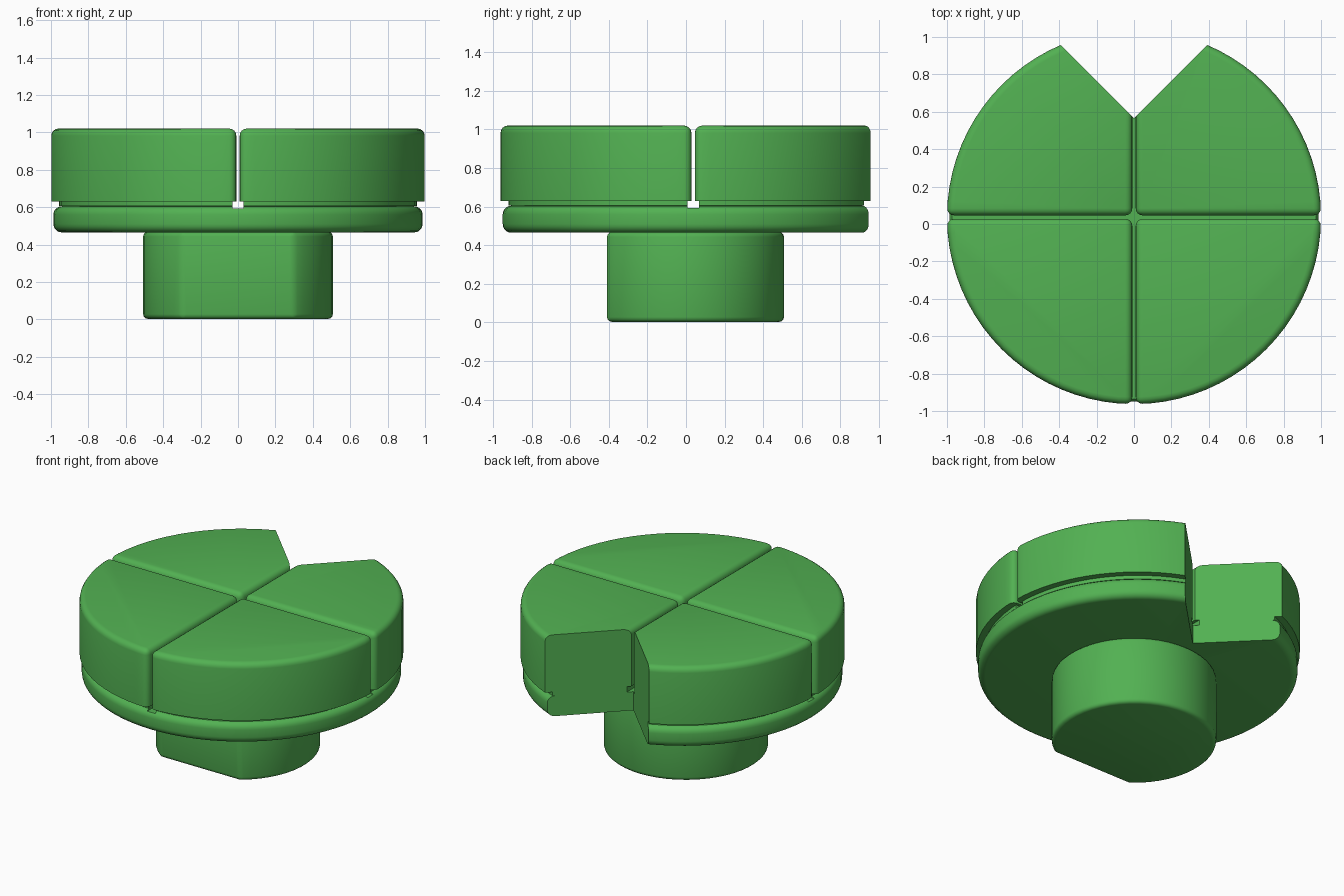
import bpy, bmesh, math
from mathutils import Matrix

cube = bpy.data.objects.get("Cube")
if cube:
    bpy.data.objects.remove(cube, do_unlink=True)

CENTRE_Y = 0.037

green = bpy.data.materials.new("green")
green.use_nodes = True
green.diffuse_color = (0.085, 0.44, 0.085, 1)
green.node_tree.nodes["Principled BSDF"].inputs["Base Color"].default_value = green.diffuse_color


def prism(name, outline, bottom, top, bevels=()):
    """Extrude an outline; bevels are (width, segments, edge test)."""
    bm = bmesh.new()
    face = bm.faces.new([bm.verts.new((x, y, bottom)) for x, y in outline])
    ext = bmesh.ops.extrude_face_region(bm, geom=[face])
    for v in ext["geom"]:
        if isinstance(v, bmesh.types.BMVert):
            v.co.z = top
    bmesh.ops.recalc_face_normals(bm, faces=bm.faces)
    for width, segments, test in bevels:
        edges = [e for e in bm.edges
                 if e.calc_face_angle(0) > math.radians(30) and test(e)]
        bmesh.ops.bevel(bm, geom=edges, offset=width, segments=segments,
                        profile=0.5, affect='EDGES', clamp_overlap=True)
    return make_object(name, bm)


def make_object(name, bm):
    mesh = bpy.data.meshes.new(name)
    bm.to_mesh(mesh)
    bm.free()
    mesh.materials.append(green)
    obj = bpy.data.objects.new(name, mesh)
    bpy.context.collection.objects.link(obj)
    return obj


def activate(obj):
    bpy.ops.object.select_all(action='DESELECT')
    obj.select_set(True)
    bpy.context.view_layer.objects.active = obj


def subtract(obj, cutter):
    activate(obj)
    mod = obj.modifiers.new("cut", 'BOOLEAN')
    mod.operation, mod.solver, mod.object = 'DIFFERENCE', 'EXACT', cutter
    bpy.ops.object.modifier_apply(modifier=mod.name)


def finish(obj):
    activate(obj)
    bpy.ops.object.shade_smooth_by_angle(angle=math.radians(32))


def arc(radius, start, end, steps):
    angles = [start + (end - start) * i / steps for i in range(steps + 1)]
    return [(radius * math.cos(a), radius * math.sin(a)) for a in angles]


# Helper cutters: the rear wedge and the two shallow slots
wedge = prism("wedge_cutter", [(0, 0.565), (1, 1.565), (-1, 1.565)], -0.5, 1.5)
slots = []
for name, w, d in (("slot_cutter_x", 1.2, 0.03), ("slot_cutter_y", 0.03, 1.2)):
    box = [(-w, CENTRE_Y - d), (w, CENTRE_Y - d), (w, CENTRE_Y + d), (-w, CENTRE_Y + d)]
    slots.append(prism(name, box, 0.592, 0.7))

# Four rounded quarter blocks separated by a narrow cross-shaped gap
gap = 0.009
half = math.asin(gap)
BOTTOM, TOP = 0.63, 1.02
is_low = lambda e: all(v.co.z < BOTTOM + 0.001 for v in e.verts)
names = ("back_left_block", "back_right_block", "front_right_block", "front_left_block")
for i, name in enumerate(names):
    outline = [(gap, gap)] + arc(1.0, half, math.pi / 2 - half, 20)
    block = prism(name, outline, BOTTOM, TOP, [(0.038, 4, lambda e: not is_low(e))])
    block.data.transform(Matrix.Translation((0, CENTRE_Y, 0))
                         @ Matrix.Rotation(i * math.pi / 2, 4, 'Z'))
    if i < 2:
        subtract(block, wedge)
    finish(block)

# Base plate: lathed rounded rim with a recessed neck on top
rim, fillet = 0.987, 0.045
low, high = 0.465, 0.605
profile = [(0, low)]
profile += [(rim - fillet + x, low + fillet + z) for x, z in arc(fillet, -math.pi / 2, 0, 5)]
profile += [(rim - fillet + x, high - fillet + z) for x, z in arc(fillet, 0, math.pi / 2, 5)]
profile += [(0.957, high), (0.957, BOTTOM + 0.001), (0, BOTTOM + 0.001)]
bm = bmesh.new()
verts = [bm.verts.new((x, 0, z)) for x, z in profile]
edges = [bm.edges.new(pair) for pair in zip(verts, verts[1:])]
bmesh.ops.spin(bm, geom=verts + edges, axis=(0, 0, 1), cent=(0, 0, 0),
               angle=math.tau, steps=80)
bmesh.ops.remove_doubles(bm, verts=bm.verts, dist=0.0005)
bmesh.ops.recalc_face_normals(bm, faces=bm.faces)
base = make_object("base_plate", bm)
base.data.transform(Matrix.Translation((0, CENTRE_Y, 0)))
for cutter in slots + [wedge]:
    subtract(base, cutter)
finish(base)

# Stem: round post with a flat front
radius, flat = 0.508, 0.41
start = -math.asin(flat / radius)
outline = arc(radius, start, math.pi - start, 40)
stem = prism("stem", outline, 0.003, 0.468, [(0.025, 3, lambda e: True)])
finish(stem)

for cutter in slots + [wedge]:
    bpy.data.objects.remove(cutter, do_unlink=True)
